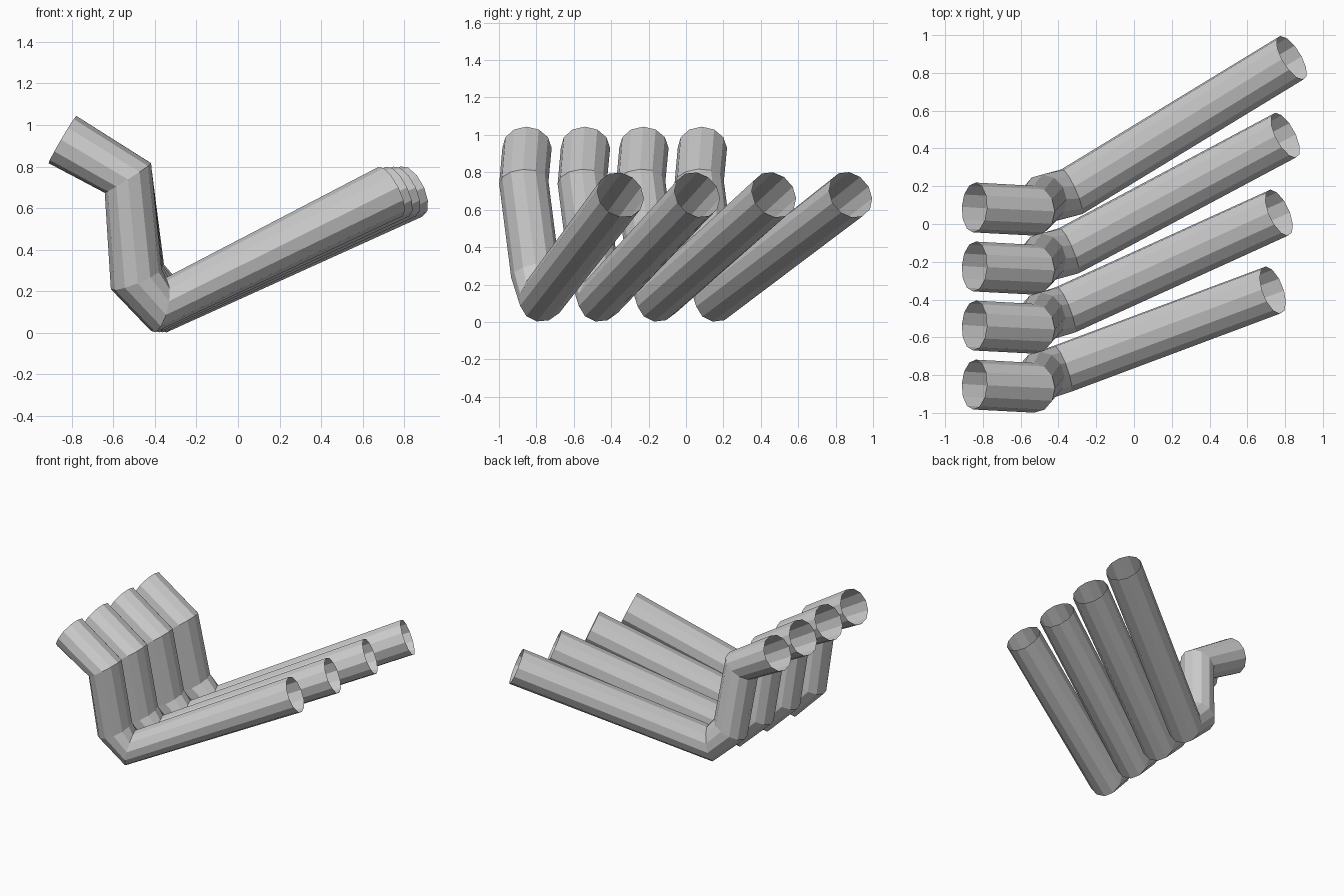
import bpy

if "Cube" in bpy.data.objects:
    bpy.data.objects.remove(bpy.data.objects["Cube"])

RADIUS = 0.132
COUNT = 4


def make_pipe(name, points):
    """Open, faceted twelve-sided tube along a polyline."""
    curve = bpy.data.curves.new(name + "_path", "CURVE")
    curve.dimensions = "3D"
    curve.fill_mode = "FULL"
    curve.bevel_depth = RADIUS
    curve.bevel_resolution = 4
    curve.use_fill_caps = False
    spline = curve.splines.new("POLY")
    spline.points.add(len(points) - 1)
    for p, co in zip(spline.points, points):
        p.co = (*co, 1.0)
    spline.use_smooth = False
    path = bpy.data.objects.new(name + "_path", curve)
    bpy.context.collection.objects.link(path)
    bpy.context.view_layer.update()

    # Bake the tube to a flat-shaded mesh
    graph = bpy.context.evaluated_depsgraph_get()
    mesh = bpy.data.meshes.new_from_object(path.evaluated_get(graph))
    bpy.data.objects.remove(path)
    for poly in mesh.polygons:
        poly.use_smooth = False
    mesh.name = name
    pipe = bpy.data.objects.new(name, mesh)
    bpy.context.collection.objects.link(pipe)
    return pipe


# Four exhaust pipes side by side, fanning out towards their far ends
for i in range(COUNT):
    t = i / (COUNT - 1)
    y = -0.85 + 0.3125 * i
    make_pipe(f"exhaust_pipe_{i + 1}", [
        (-0.845, y, 0.93),                              # upper mouth
        (-0.53, y - 0.017, 0.745),                      # top bend
        (-0.49 + 0.015 * t, y + 0.045, 0.26 + 0.01 * t),  # lower bend, start
        (-0.38 + 0.05 * t, y + 0.083, 0.13),            # lower bend, end
        (0.735 + 0.10 * t, -0.35 + 1.23 * t, 0.68),     # far mouth
    ])
